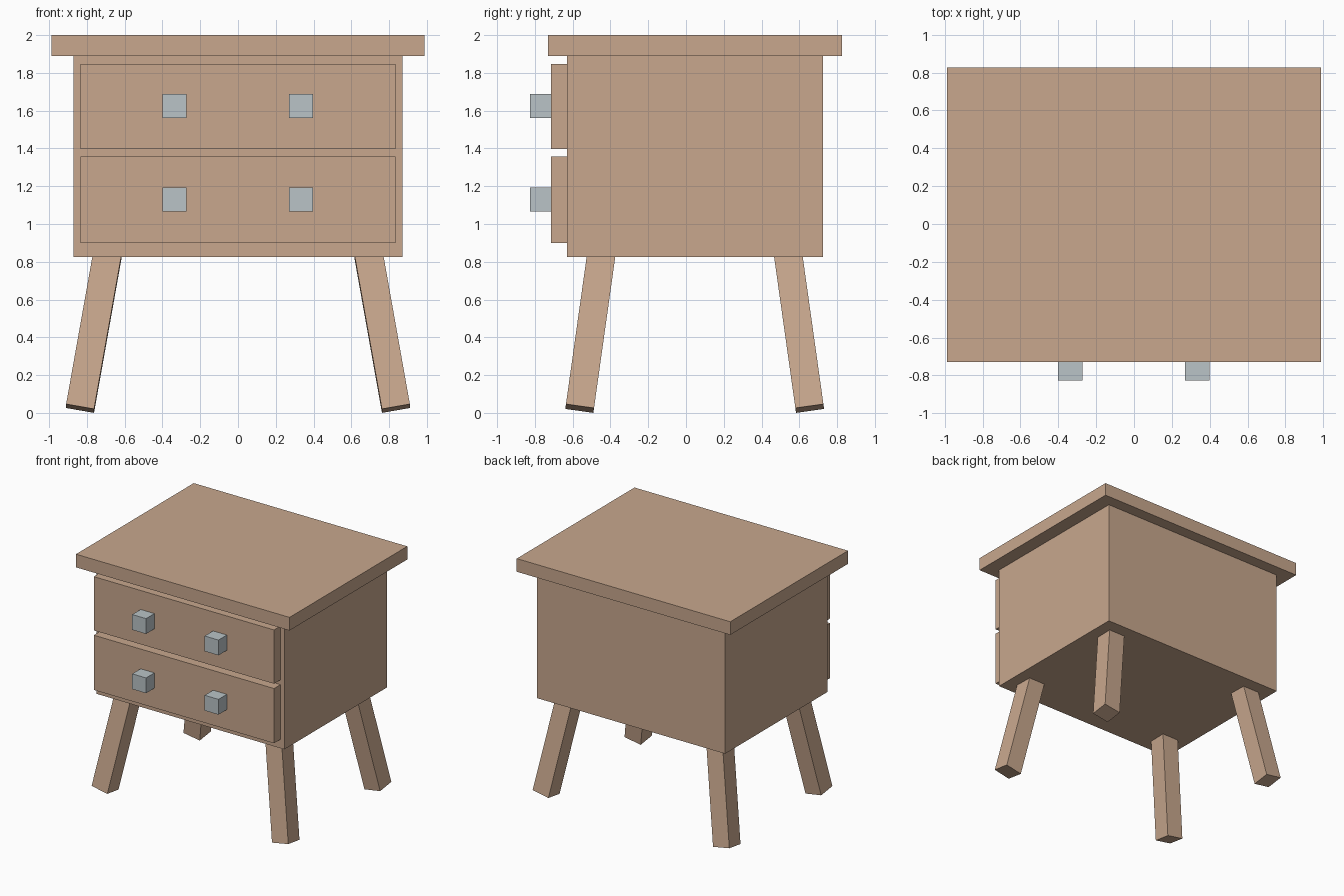
import bpy
import math
from mathutils import Matrix

if "Cube" in bpy.data.objects:
    bpy.data.objects.remove(bpy.data.objects["Cube"])


def material(name, rgb):
    m = bpy.data.materials.new(name)
    m.diffuse_color = (*rgb, 1)
    m.use_nodes = True
    m.node_tree.nodes["Principled BSDF"].inputs["Base Color"].default_value = m.diffuse_color
    return m


WOOD = material("light wood", (0.58, 0.39, 0.27))
METAL = material("grey metal", (0.49, 0.55, 0.57))


def box(name, lo, hi, mat, matrix=Matrix()):
    """Box between two corners, optionally placed by a matrix."""
    bpy.ops.mesh.primitive_cube_add(size=1)
    ob = bpy.context.object
    ob.name = name
    size = [b - a for a, b in zip(lo, hi)]
    mid = [(a + b) / 2 for a, b in zip(lo, hi)]
    ob.data.transform(matrix @ Matrix.Translation(mid) @ Matrix.Diagonal((*size, 1)))
    ob.data.materials.append(mat)
    return ob


# Cabinet and overhanging top
box("cabinet_body", (-0.87, -0.63, 0.826), (0.87, 0.726, 1.89), WOOD)
box("table_top", (-0.988, -0.73, 1.89), (0.988, 0.826, 2.0), WOOD)

# Two drawers, each with two square knobs
for level, z0, z1, knob_z in (("lower", 0.90, 1.358, 1.129), ("upper", 1.398, 1.848, 1.625)):
    box(level + "_drawer", (-0.834, -0.715, z0), (0.834, -0.63, z1), WOOD)
    for side, x in (("left", -0.337), ("right", 0.334)):
        box(f"{level}_{side}_knob", (x - 0.064, -0.826, knob_z - 0.064),
            (x + 0.064, -0.715, knob_z + 0.064), METAL)

# Four splayed square legs
for depth, sy, y in (("front", -1, -0.563), ("back", 1, 0.655)):
    for side, sx in (("left", -1), ("right", 1)):
        tilt = (Matrix.Translation((sx * 0.836, y, 0.0235))
                @ Matrix.Rotation(math.radians(8 * sy), 4, "X")
                @ Matrix.Rotation(math.radians(-10 * sx), 4, "Y"))
        box(f"{depth}_{side}_leg", (-0.075, -0.075, 0), (0.075, 0.075, 0.87), WOOD, tilt)
